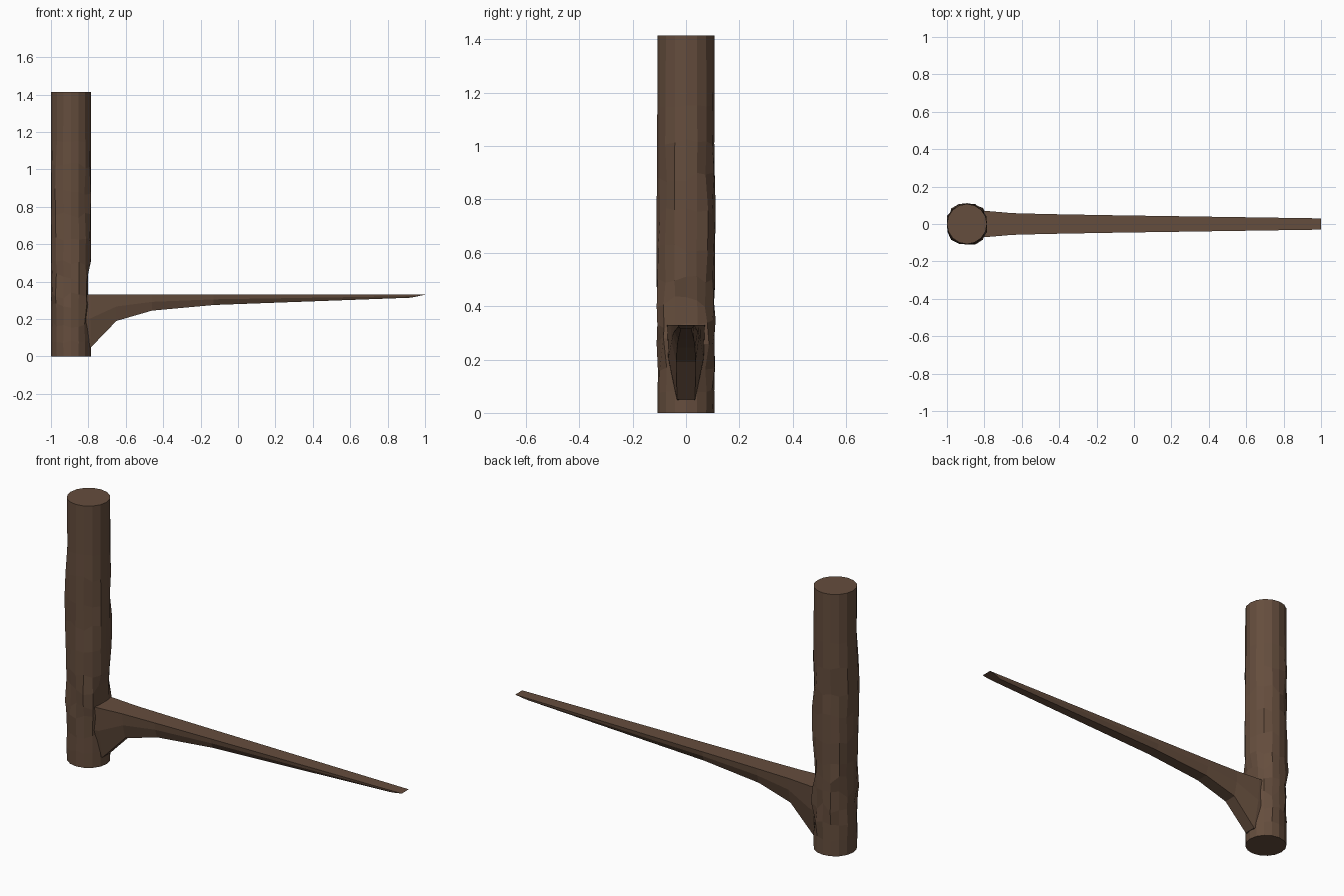
import bpy, bmesh, math, random

if "Cube" in bpy.data.objects:
    bpy.data.objects.remove(bpy.data.objects["Cube"])

random.seed(4)
bark = bpy.data.materials.new("bark")
bark.diffuse_color = (0.13, 0.075, 0.047, 1)
bark.use_nodes = True
bark.node_tree.nodes["Principled BSDF"].inputs["Base Color"].default_value = bark.diffuse_color


def loft(name, rings):
    """Skin a list of equal-length point rings and cap both ends."""
    bm = bmesh.new()
    vs = [[bm.verts.new(p) for p in ring] for ring in rings]
    n = len(vs[0])
    for a, b in zip(vs, vs[1:]):
        for i in range(n):
            j = (i + 1) % n
            bm.faces.new((a[i], a[j], b[j], b[i]))
    bm.faces.new(vs[0][::-1])
    bm.faces.new(vs[-1])
    bmesh.ops.recalc_face_normals(bm, faces=bm.faces)
    mesh = bpy.data.meshes.new(name)
    bm.to_mesh(mesh)
    bm.free()
    mesh.materials.append(bark)
    obj = bpy.data.objects.new(name, mesh)
    bpy.context.collection.objects.link(obj)
    return obj


# Trunk: round post, gnarled on its diagonals, clean at both ends
CX, R, SIDES = -0.893, 0.107, 16
levels = [(0, 0), (0.08, 0.4), (0.17, 0.7), (0.26, 1), (0.33, 0.8), (0.42, 1),
          (0.50, 0.7), (0.62, 0.7), (0.75, 0.8), (0.88, 0.9), (1.02, 0.6),
          (1.15, 0.15), (1.415, 0)]
rings = []
for z, gnarl in levels:
    ring = []
    for i in range(SIDES):
        a = 2 * math.pi * i / SIDES
        r = R * (1 + gnarl * random.uniform(-0.07, 0.14) * abs(math.sin(2 * a)))
        x, y = r * math.cos(a), r * math.sin(a)
        if abs(y) > 0.09:
            y *= 1 + 0.05 * gnarl * random.uniform(-0.6, 1)
        # flat patch just above the branch joint
        limit = 0.09 if 0.3 < z < 0.48 else R
        x = max(-R, min(limit, x))
        y = max(-0.115, min(0.115, y))
        dz = random.uniform(-0.025, 0.025) * gnarl
        ring.append((CX + x, y, z + dz))
    rings.append(ring)
loft("trunk", rings)

# Branch: flat top, tapering plank with a curved brace below
TOP = 0.33
# x, half width at top, x of underside, underside z, underside half width
sections = [(-0.87, 0.072, -0.87, 0.04, 0.034), (-0.79, 0.070, -0.785, 0.05, 0.034),
            (-0.65, 0.058, -0.65, 0.19, 0.036), (-0.46, 0.053, -0.46, 0.245, 0.034),
            (-0.13, 0.047, -0.13, 0.275, 0.030), (1.0, 0.030, 0.925, 0.314, 0.020)]
rings = []
for x, w, xb, zb, b in sections:
    zm = TOP - (TOP - zb) * 0.45
    xm = (x + xb) / 2
    rings.append([(x, -w, TOP), (xm, -w * 0.94, zm), (xb, -b, zb),
                  (xb, b, zb), (xm, w * 0.94, zm), (x, w, TOP)])
loft("branch", rings)
